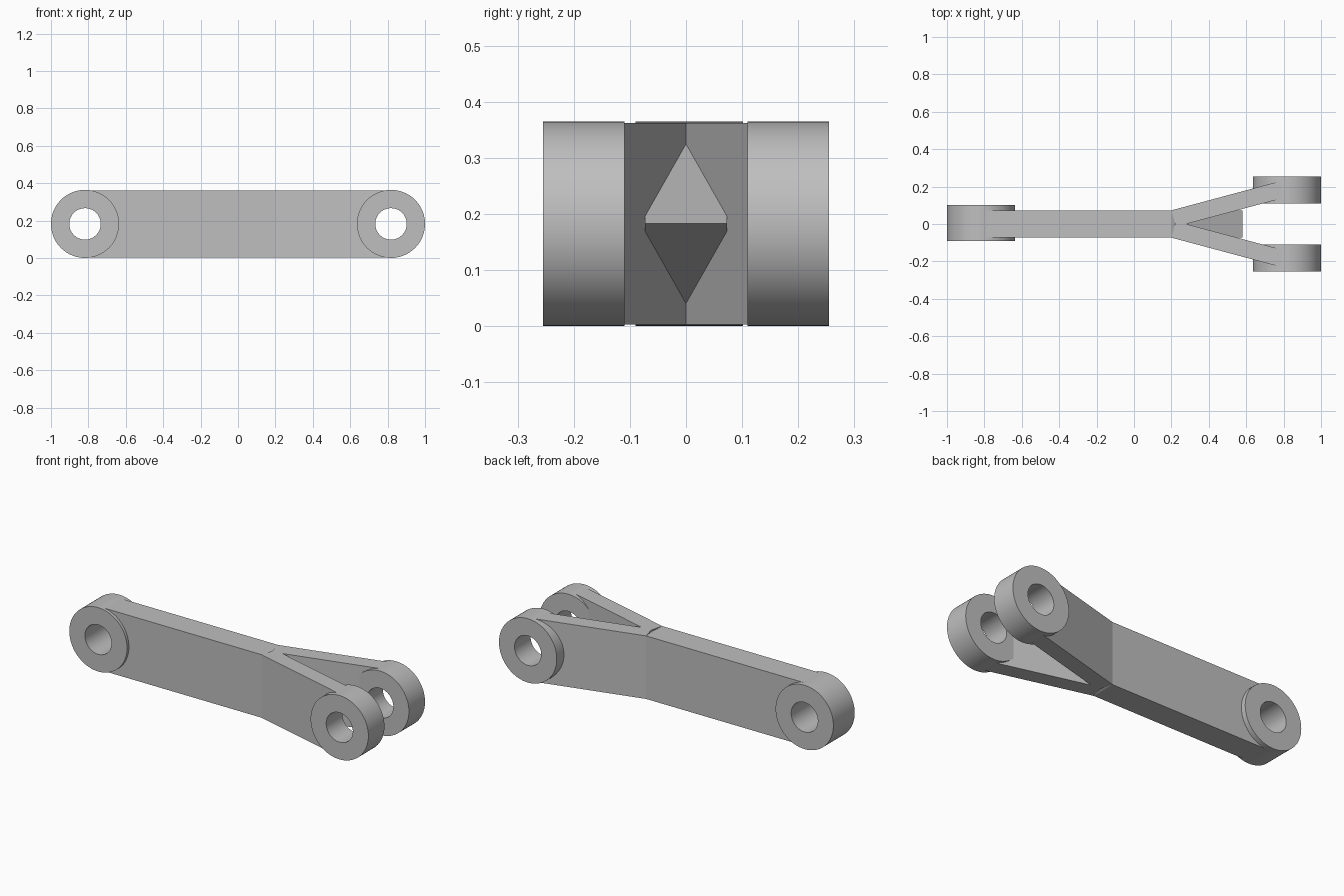
import bpy, bmesh
from math import pi, cos, sin, radians
from mathutils import Vector, Matrix

cube = bpy.data.objects.get("Cube")
if cube:
    bpy.data.objects.remove(cube, do_unlink=True)

RADIUS, HOLE, MID = 0.182, 0.084, 0.1825   # boss radius, bore radius, axis height
LOW, HIGH = 0.003, 0.362                   # bar underside and top
PIN_X = 0.818                              # distance of both pin axes from centre
HALF = 0.073                               # half thickness of the bar
FORK_X = 0.2                               # where the bar splits

grey = bpy.data.materials.new("plain grey")
grey.use_nodes = True
colour = (0.52, 0.52, 0.52, 1)
grey.diffuse_color = colour
grey.node_tree.nodes["Principled BSDF"].inputs["Base Color"].default_value = colour


def finish(name, bm):
    bmesh.ops.recalc_face_normals(bm, faces=bm.faces)
    mesh = bpy.data.meshes.new(name)
    bm.to_mesh(mesh)
    bm.free()
    mesh.materials.append(grey)
    obj = bpy.data.objects.new(name, mesh)
    bpy.context.collection.objects.link(obj)
    return obj


def activate(obj):
    bpy.ops.object.select_all(action="DESELECT")
    obj.select_set(True)
    bpy.context.view_layer.objects.active = obj


def prism(name, points, depth):
    """Extrude a flat outline along a vector."""
    bm = bmesh.new()
    face = bm.faces.new([bm.verts.new(p) for p in points])
    result = bmesh.ops.extrude_face_region(bm, geom=[face], use_keep_orig=True)
    moved = [v for v in result["geom"] if isinstance(v, bmesh.types.BMVert)]
    bmesh.ops.translate(bm, vec=Vector(depth), verts=moved)
    return finish(name, bm)


def boss(name, x, y0, y1):
    """Ring with a bore, revolved about a horizontal axis."""
    bm = bmesh.new()
    profile = [(HOLE, y0), (RADIUS, y0), (RADIUS, y1), (HOLE, y1)]
    verts = [bm.verts.new((x + r, y, MID)) for r, y in profile]
    edges = [bm.edges.new((verts[i], verts[(i + 1) % 4])) for i in range(4)]
    bmesh.ops.spin(bm, geom=verts + edges, cent=(x, 0, MID), axis=(0, 1, 0),
                   angle=2 * pi, steps=72, use_merge=True)
    bmesh.ops.remove_doubles(bm, verts=bm.verts, dist=1e-5)
    obj = finish(name, bm)
    activate(obj)
    bpy.ops.object.shade_smooth_by_angle(angle=radians(30))


def bore(obj, x):
    """Clear the pin hole through a bar, just behind the boss wall."""
    bm = bmesh.new()
    bmesh.ops.create_cone(bm, cap_ends=True, segments=48, radius1=HOLE + 0.008,
                          radius2=HOLE + 0.008, depth=1,
                          matrix=Matrix.Translation((x, 0, MID)) @ Matrix.Rotation(pi / 2, 4, "X"))
    cutter = finish("bore_cutter", bm)
    cutter.hide_render = True
    mod = obj.modifiers.new("bore", "BOOLEAN")
    mod.operation, mod.solver, mod.object = "DIFFERENCE", "EXACT", cutter
    activate(obj)
    bpy.ops.object.modifier_apply(modifier=mod.name)
    bpy.data.objects.remove(cutter, do_unlink=True)


# Straight bar ending in a wedge between the fork arms
outline = [(-PIN_X, LOW), (FORK_X, LOW), (0.58, MID), (FORK_X, HIGH), (-PIN_X, HIGH)]
bar = prism("main_bar", [(x, -HALF, z) for x, z in outline], (0, 2 * HALF, 0))
bore(bar, -PIN_X)
boss("single_boss", -PIN_X, -0.09, 0.102)

# Splayed fork arms with their bosses
angle, thick, length = radians(15), 0.091, 0.63
for side, word in ((1, "back"), (-1, "front")):
    along = Vector((cos(angle), side * sin(angle), 0)) * length
    inward = Vector((sin(angle), -side * cos(angle), 0)) * thick
    start = Vector((FORK_X, side * HALF, LOW))
    arm = prism(word + "_fork_arm",
                [start, start + along, start + along + inward, start + inward],
                (0, 0, HIGH - LOW))
    bore(arm, PIN_X)
    boss(word + "_fork_boss", PIN_X, side * 0.11, side * 0.255)
